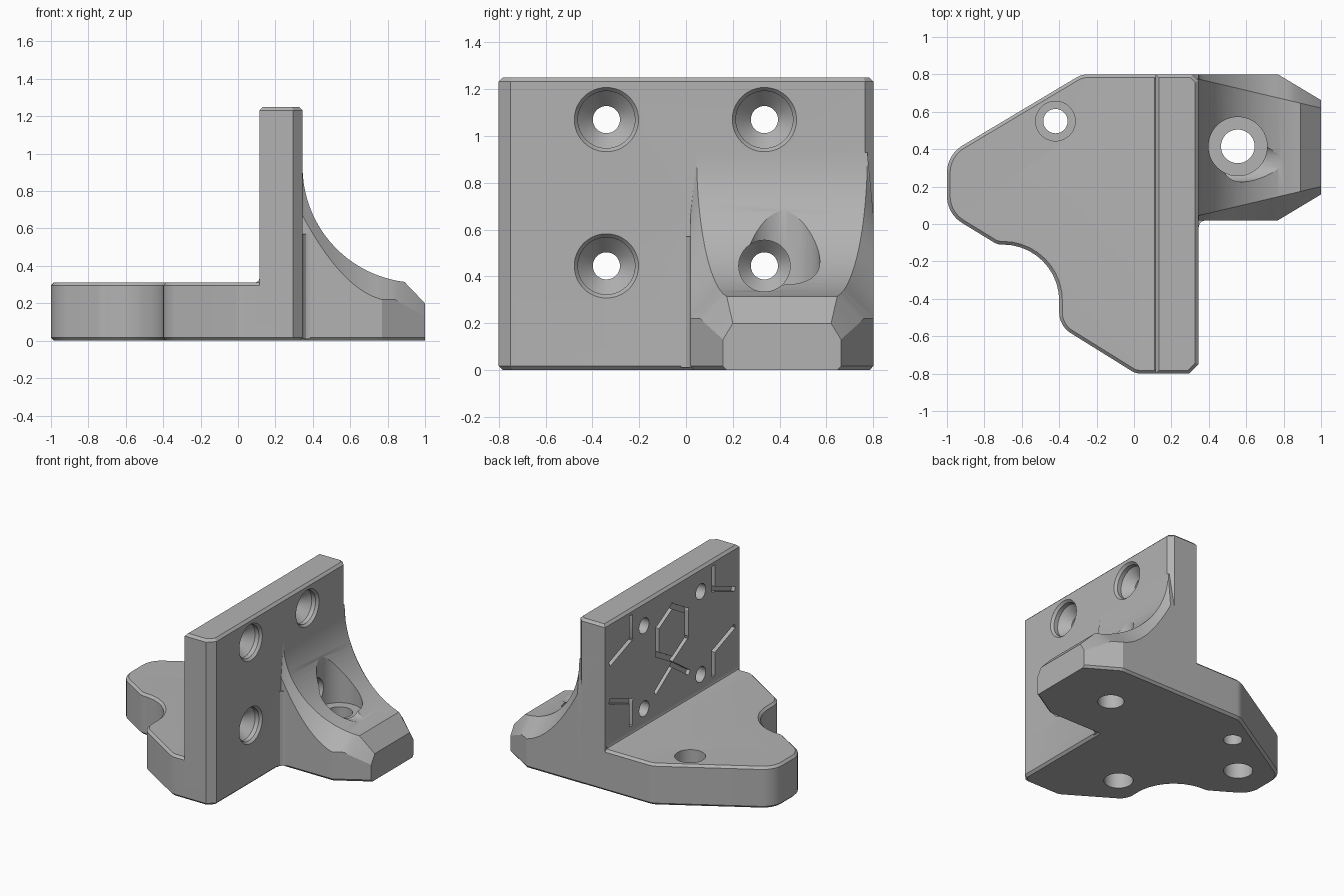
import bpy, bmesh, math
from mathutils import Vector, Matrix

cube = bpy.data.objects.get("Cube")
if cube:
    bpy.data.objects.remove(cube, do_unlink=True)

grey = bpy.data.materials.new("plain_grey")
grey.use_nodes = True
COLOUR = (0.45, 0.45, 0.45, 1)
grey.diffuse_color = COLOUR
grey.node_tree.nodes["Principled BSDF"].inputs["Base Color"].default_value = COLOUR


def make(name, bm):
    bmesh.ops.recalc_face_normals(bm, faces=bm.faces[:])
    mesh = bpy.data.meshes.new(name)
    bm.to_mesh(mesh)
    bm.free()
    mesh.materials.append(grey)
    obj = bpy.data.objects.new(name, mesh)
    bpy.context.collection.objects.link(obj)
    return obj


def loft(name, rings):
    """Skin between closed rings of equal size, with capped ends."""
    bm = bmesh.new()
    rows = [[bm.verts.new(p) for p in ring] for ring in rings]
    n = len(rows[0])
    for a, b in zip(rows, rows[1:]):
        for i in range(n):
            bm.faces.new((a[i], a[(i + 1) % n], b[(i + 1) % n], b[i]))
    bm.faces.new(rows[0])
    bm.faces.new(rows[-1])
    return make(name, bm)


def rounded(corners, steps=10):
    """Polygon from (x, y, radius) corners."""
    pts = []
    for i, (x, y, r) in enumerate(corners):
        p = Vector((x, y))
        if not r:
            pts.append(p)
            continue
        u = (Vector(corners[i - 1][:2]) - p).normalized()
        v = (Vector(corners[(i + 1) % len(corners)][:2]) - p).normalized()
        half = u.angle(v) / 2
        centre = p + (u + v).normalized() * r / math.sin(half)
        start = p + u * r / math.tan(half) - centre
        end = p + v * r / math.tan(half) - centre
        turn = math.atan2(start.x * end.y - start.y * end.x, start.dot(end))
        for k in range(steps + 1):
            pts.append(centre + Matrix.Rotation(turn * k / steps, 2) @ start)
    return pts


def prism(name, pts, z0, z1, chamfer=0.0, levels=()):
    obj = loft(name, [[(p[0], p[1], z) for p in pts] for z in (z0, z1)])
    if chamfer:
        bm = bmesh.new()
        bm.from_mesh(obj.data)
        rim = [e for e in bm.edges
               if any(all(abs(v.co.z - z) < 1e-5 for v in e.verts) for z in levels)]
        bmesh.ops.bevel(bm, geom=rim, offset=chamfer, segments=1, affect='EDGES')
        bm.to_mesh(obj.data)
        bm.free()
    return obj


def lathe(profile, origin, axis, sides=48):
    """Round cutter from (distance, radius) pairs along an axis."""
    turn = Vector(axis).to_track_quat('Z', 'Y').to_matrix()
    rings = []
    for d, r in profile:
        ring = [Vector((r * math.cos(2 * math.pi * k / sides),
                        r * math.sin(2 * math.pi * k / sides), d)) for k in range(sides)]
        rings.append([Vector(origin) + turn @ p for p in ring])
    return loft("cutter", rings)


def combine(body, other, mode):
    mod = body.modifiers.new("combine", 'BOOLEAN')
    mod.operation, mod.solver, mod.object = mode, 'EXACT', other
    bpy.context.view_layer.objects.active = body
    bpy.ops.object.modifier_apply(modifier=mod.name)
    bpy.data.objects.remove(other, do_unlink=True)


# Base plate with a round bite in one side
edge = [(0.295, -0.8, 0), (0.345, -0.75, 0), (0.345, 0.765, 0), (0.31, 0.8, 0)]
base = rounded([(-0.28, 0.8, 0.12), (-1, 0.37, 0.17), (-1, 0.055, 0.17), (-0.73, -0.11, 0.08),
                (-0.4, -0.11, 0.3), (-0.4, -0.545, 0.13), (0.01, -0.8, 0.1)] + edge)
body = prism("mounting_bracket", base, 0, 0.312, 0.017, (0, 0.312))

# Upright wall
wall = [(0.115, -0.8)] + [e[:2] for e in edge] + [(0.115, 0.8)]
combine(body, prism("wall", wall, 0.1, 1.25, 0.018, (1.25,)), 'UNION')

# Small fillet strip along the foot of the wall
strip = [(0.1, 0.312), (0.095, 0.312), (0.109, 0.318), (0.115, 0.332), (0.13, 0.332), (0.13, 0.3), (0.1, 0.3)]
combine(body, loft("fillet", [[(x, y, z) for x, z in strip] for y in (-0.78, 0.78)]), 'UNION')

# Buttress: curved top, chamfered shoulders, narrowed toe
FOOT, TOE = 0.345, 0.77


def section(x, at=None):
    s = FOOT if x < FOOT else x
    if s <= 0.89:
        top = 0.93 - math.sqrt(max(0, 0.62 ** 2 - (0.965 - s) ** 2))
    else:
        top = 0.314 - (s - 0.89) * 1.04
    t = max(0, TOE - s)
    low = 0.22 + 1.9 * t * t + 0.25 * t
    if s > 0.84:
        low = 0.217 - (s - 0.84) * 0.54
    out = max(0, s - TOE) * 0.6
    shy = (s - FOOT) * 0.237
    half = [(0.02 + out + 0.015, 0), (0.02 + out, 0.017), (0.02 + out, low), (0.045 + shy, top)]
    other = [(0.82 - y, z) for y, z in reversed(half)]
    return [(x, y, z) for y, z in half + other]


curve = [0.965 - 0.62 * math.cos(math.radians(a)) for a in range(0, 82, 4)]
xs = sorted([0.3, TOE, 0.84, 0.89, 1.0] + curve)
combine(body, loft("buttress", [section(x) for x in xs]), 'UNION')
blend = [(0.33, -0.022), (0.345, -0.022), (0.35, 0), (0.363, 0.014), (0.385, 0.021), (0.385, 0.04), (0.33, 0.04)]
combine(body, prism("blend", blend, 0.01, 0.57), 'UNION')

# Countersunk screw holes through the wall
for y in (-0.34, 0.335):
    for z in (0.445, 1.07):
        sink = [(-0.015, 0.15), (0.018, 0.122), (0.05, 0.122), (0.12, 0.058), (0.3, 0.058)]
        combine(body, lathe(sink, (0.345, y, z), (-1, 0, 0)), 'DIFFERENCE')
# Tool access bore through the buttress
combine(body, lathe([(0, 0.11), (0.8, 0.11)], (0.33, 0.335, 0.445), (1, 0, 0)), 'DIFFERENCE')

# Vertical holes: buttress screw, plate screw and two blind sockets underneath
UP = (0, 0, 1)
bores = [
    ((0.555, 0.415), [(-0.05, 0.09), (0.31, 0.09), (0.31, 0.157), (1.1, 0.157)]),
    ((-0.42, 0.55), [(-0.05, 0.065), (0.2, 0.065), (0.2, 0.106), (0.4, 0.106)]),
    ((-0.18, -0.38), [(-0.05, 0.1), (0.2, 0.1)]),
    ((-0.72, 0.25), [(-0.05, 0.1), (0.2, 0.1)]),
]
for (x, y), profile in bores:
    combine(body, lathe(profile, (x, y, 0), UP), 'DIFFERENCE')


# Shallow decorative grooves on the plain side of the wall
def groove(path, width=0.036, depth=0.03):
    for p, q in zip(path, path[1:]):
        p, q = Vector(p), Vector(q)
        d = (q - p).normalized() * width / 2
        n = Vector((-d.y, d.x))
        quad = [p - d + n, p - d - n, q + d - n, q + d + n]
        rings = [[(x, c.x, c.y) for c in quad] for x in (0.08, 0.115 + depth)]
        combine(body, loft("cutter", rings), 'DIFFERENCE')


hexagon = [(0.2 * math.sin(math.radians(a)), 0.89 + 0.2 * math.cos(math.radians(a)))
           for a in range(0, 361, 60)]
groove(hexagon)
for s in (1, -1):
    groove([(s * 0.49, 1.19), (s * 0.49, 1.03), (s * 0.73, 0.94)])
    groove([(s * 0.73, 0.65), (s * 0.49, 0.56), (s * 0.49, 0.39)])
    groove([(0, 0.65), (s * 0.19, 0.52)])

# Soft shading with crisp edges
bpy.ops.object.select_all(action='DESELECT')
body.select_set(True)
bpy.context.view_layer.objects.active = body
bpy.ops.object.shade_smooth_by_angle(angle=math.radians(25))
